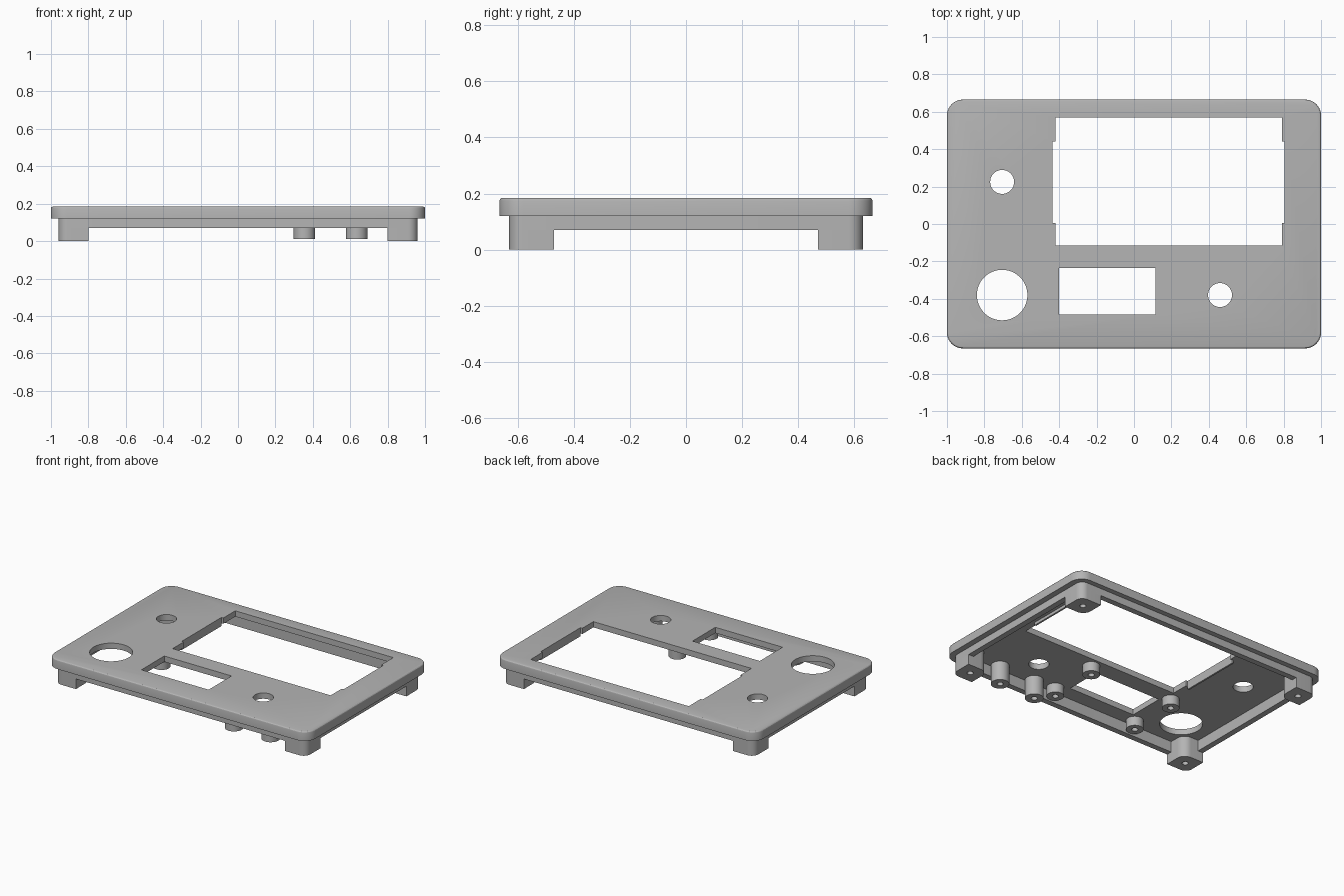
import bpy
import bmesh
from math import cos, sin, pi, radians

if "Cube" in bpy.data.objects:
    bpy.data.objects.remove(bpy.data.objects["Cube"], do_unlink=True)

grey = bpy.data.materials.new("mid_grey")
grey.use_nodes = True
grey.diffuse_color = (0.46, 0.46, 0.46, 1)
grey.node_tree.nodes["Principled BSDF"].inputs["Base Color"].default_value = grey.diffuse_color

# Key heights and wall sizes
TOP, UNDER, RIM, SKIRT = 0.185, 0.145, 0.12, 0.07
SKIRT_X, SKIRT_Y, WALL = 0.96, 0.63, 0.04


def prism(name, outline, z0, z1, chamfer=0):
    """Extrude an outline from z0 to z1, optionally easing the top edge."""
    bm = bmesh.new()
    base = bm.faces.new([bm.verts.new((x, y, z0)) for x, y in outline])
    ext = bmesh.ops.extrude_face_region(bm, geom=[base])
    top = [v for v in ext["geom"] if isinstance(v, bmesh.types.BMVert)]
    bmesh.ops.translate(bm, verts=top, vec=(0, 0, z1 - z0))
    bmesh.ops.recalc_face_normals(bm, faces=bm.faces)
    if chamfer:
        edges = [e for e in bm.edges if all(v.co.z > z1 - 1e-5 for v in e.verts)]
        bmesh.ops.bevel(bm, geom=edges, offset=chamfer, segments=3,
                        profile=0.5, affect='EDGES')
    mesh = bpy.data.meshes.new(name)
    bm.to_mesh(mesh)
    bm.free()
    mesh.materials.append(grey)
    obj = bpy.data.objects.new(name, mesh)
    bpy.context.collection.objects.link(obj)
    return obj


def rounded(x0, x1, y0, y1, radii):
    """Rectangle outline; radii start at the (+x, +y) corner, anticlockwise."""
    corners = [(x1, y1, -1, -1), (x0, y1, 1, -1), (x0, y0, 1, 1), (x1, y0, -1, 1)]
    points = []
    for i, (x, y, sx, sy) in enumerate(corners):
        r = radii[i]
        steps = 10 if r else 0
        for k in range(steps + 1):
            a = (i + k / max(steps, 1)) * pi / 2
            points.append((x + sx * r + r * cos(a), y + sy * r + r * sin(a)))
    return points


def rect(x0, x1, y0, y1, r=0):
    return rounded(x0, x1, y0, y1, [r] * 4)


def circle(x, y, r, n=40):
    return [(x + r * cos(2 * pi * k / n), y + r * sin(2 * pi * k / n)) for k in range(n)]


def cut(obj, outlines, z0, z1):
    """Subtract prisms from an object, then discard the cutters."""
    for outline in outlines:
        cutter = prism("cutter", outline, z0, z1)
        cutter.hide_render = True
        mod = obj.modifiers.new("cut", 'BOOLEAN')
        mod.operation, mod.solver, mod.object = 'DIFFERENCE', 'EXACT', cutter
        bpy.context.view_layer.update()
        graph = bpy.context.evaluated_depsgraph_get()
        mesh = bpy.data.meshes.new_from_object(obj.evaluated_get(graph))
        obj.modifiers.clear()
        obj.data = mesh
        bpy.data.objects.remove(cutter, do_unlink=True)


def finish(obj):
    obj.data.shade_smooth()
    obj.data.set_sharp_from_angle(angle=radians(25))


# Face plate with hollow underside and openings
plate = prism("face_plate", rect(-1, 1, -0.665, 0.665, 0.085), RIM, TOP, 0.012)
inner = rect(-SKIRT_X + WALL, SKIRT_X - WALL, -SKIRT_Y + WALL, SKIRT_Y - WALL, 0.02)
cut(plate, [inner], 0, UNDER)
screen = [(-0.42, -0.115), (0.79, -0.115), (0.79, 0.005), (0.805, 0.005),
          (0.805, 0.44), (0.79, 0.44), (0.79, 0.57), (-0.42, 0.57),
          (-0.42, 0.44), (-0.435, 0.44), (-0.435, 0.005), (-0.42, 0.005)]
cut(plate, [screen,
            rect(-0.40, 0.115, -0.485, -0.235),
            circle(-0.705, -0.38, 0.135, 64),
            circle(-0.705, 0.225, 0.064),
            circle(0.46, -0.38, 0.064)], 0, 0.3)
finish(plate)

# Inset skirt below the plate
skirt = prism("skirt", rect(-SKIRT_X, SKIRT_X, -SKIRT_Y, SKIRT_Y, 0.05), SKIRT, RIM)
cut(skirt, [inner], 0, 0.3)
finish(skirt)

# Corner legs with screw holes
for sx, side in ((1, "left"), (-1, "right")):
    for sy, end in ((1, "back"), (-1, "front")):
        shape = rounded(0.80, SKIRT_X, 0.47, SKIRT_Y, (0.05, 0, 0.06, 0))
        outline = [(sx * x, sy * y) for x, y in shape]
        leg = prism(f"{end}_{side}_leg", outline, 0, UNDER)
        cut(leg, [circle(sx * 0.88, sy * 0.55, 0.02, 20)], -0.1, 0.1)
        finish(leg)


# Mounting posts with pilot holes
def post(name, x, y, r, z):
    obj = prism(name, circle(x, y, r), z, UNDER)
    cut(obj, [circle(x, y, 0.02, 20)], z - 0.1, UNDER - 0.02)
    finish(obj)


for x in (0.355, 0.635):
    post("tall_post", x, -0.55, 0.058, 0.012)
for x in (-0.455, 0.195):
    for y in (-0.535, -0.185):
        post("short_post", x, y, 0.055, 0.08)

# Thin ribs beside the screen opening
for x in (-0.447, 0.805):
    finish(prism("screen_rib", rect(x, x + 0.012, 0.005, 0.44), 0.125, UNDER))
